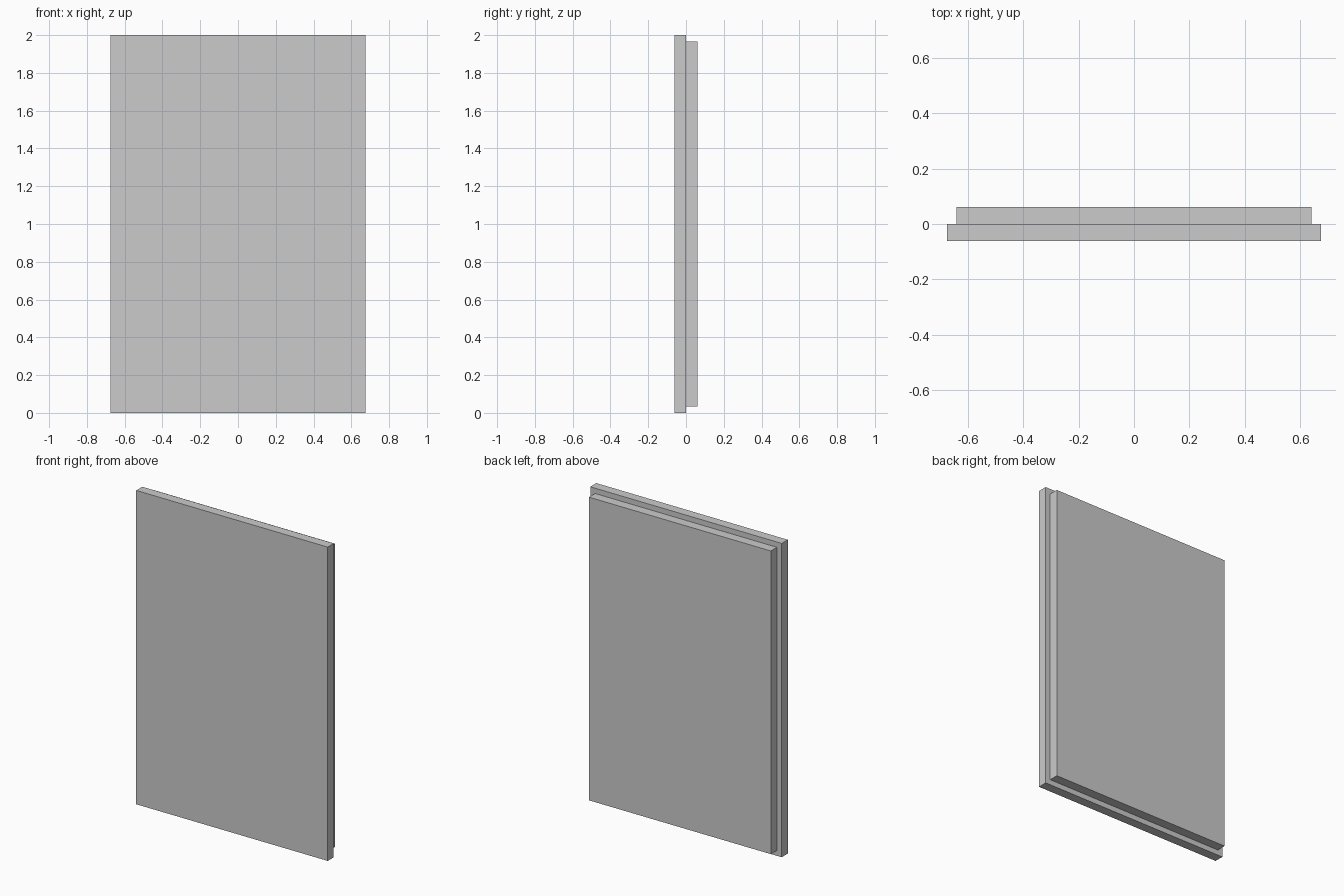
import bpy

if "Cube" in bpy.data.objects:
    bpy.data.objects.remove(bpy.data.objects["Cube"])


def panel(name, width, y_min, y_max, z_min, z_max):
    """Add a box panel centred on x = 0."""
    bpy.ops.mesh.primitive_cube_add(
        size=1, location=(0, (y_min + y_max) / 2, (z_min + z_max) / 2))
    obj = bpy.context.object
    obj.name = name
    obj.scale = (width, y_max - y_min, z_max - z_min)
    bpy.ops.object.transform_apply(location=False, rotation=False, scale=True)
    return obj


# Large front slab
panel("front_panel", 1.35, -0.061, 0.0, 0.0, 2.0)

# Inset rear slab, smaller by an even margin and seated slightly in the front
panel("back_panel", 1.282, -0.003, 0.061, 0.034, 1.966)
